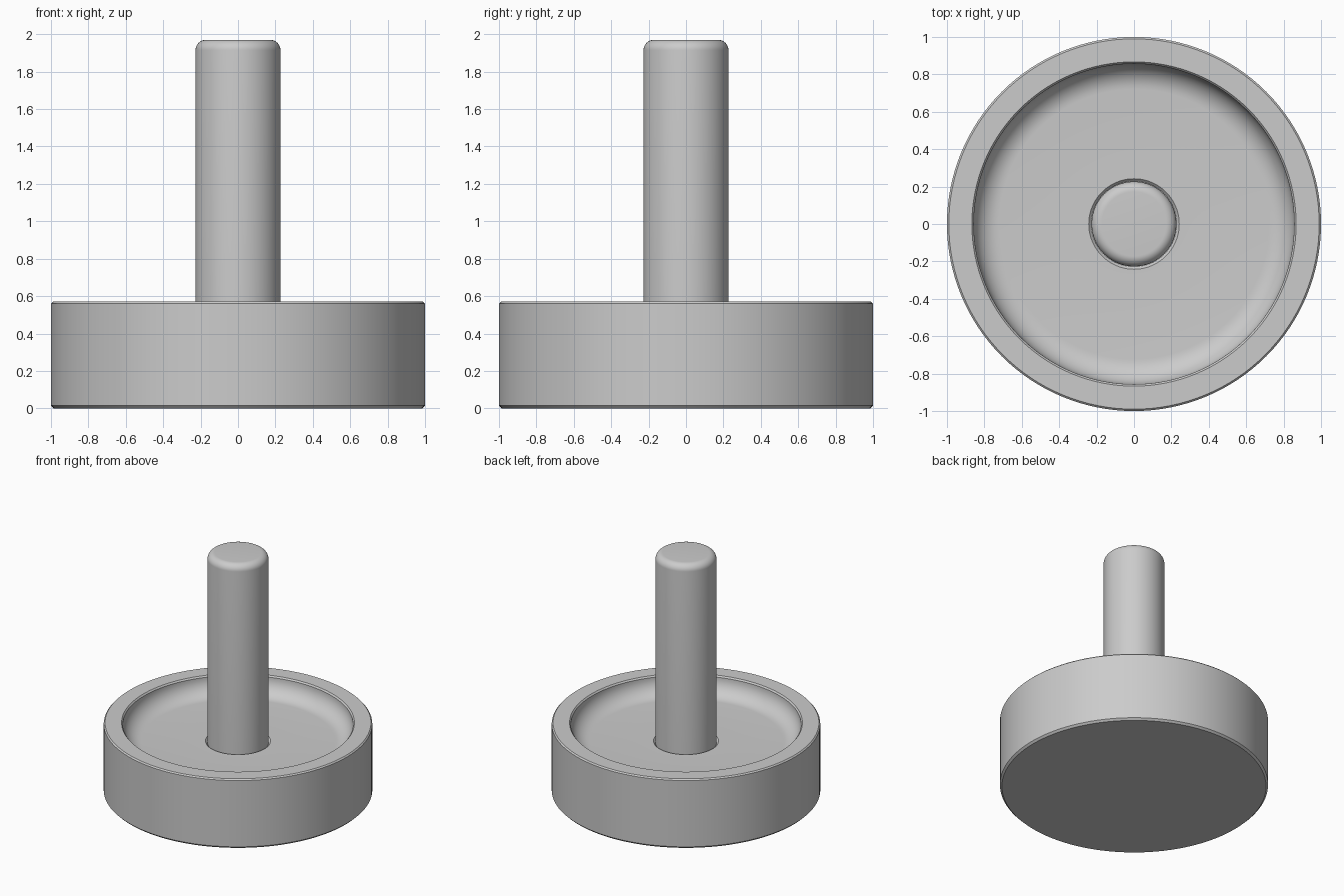
import bpy
import bmesh
from math import cos, sin, pi, radians

SEGMENTS = 128

cube = bpy.data.objects.get("Cube")
if cube:
    bpy.data.objects.remove(cube, do_unlink=True)

grey = bpy.data.materials.new("plain grey")
grey.use_nodes = True
grey.diffuse_color = (0.6, 0.6, 0.6, 1)
grey.node_tree.nodes["Principled BSDF"].inputs["Base Color"].default_value = (0.6, 0.6, 0.6, 1)


def arc(cx, cz, radius, start, end, steps=10):
    """Points (r, z) along a circular fillet, angles in degrees."""
    angles = [radians(start + (end - start) * i / steps) for i in range(steps + 1)]
    return [(cx + radius * cos(a), cz + radius * sin(a)) for a in angles]


def lathe(name, profile):
    """Turn an (r, z) profile, which starts and ends on the axis, around z."""
    bm = bmesh.new()
    verts = [bm.verts.new((r, 0, z)) for r, z in profile]
    edges = [bm.edges.new(pair) for pair in zip(verts, verts[1:])]
    bmesh.ops.spin(bm, geom=verts + edges, cent=(0, 0, 0), axis=(0, 0, 1),
                   angle=2 * pi, steps=SEGMENTS, use_merge=True)
    bmesh.ops.remove_doubles(bm, verts=bm.verts, dist=0.0001)
    bmesh.ops.recalc_face_normals(bm, faces=bm.faces)
    mesh = bpy.data.meshes.new(name)
    bm.to_mesh(mesh)
    bm.free()
    mesh.materials.append(grey)
    obj = bpy.data.objects.new(name, mesh)
    bpy.context.collection.objects.link(obj)
    bpy.ops.object.select_all(action='DESELECT')
    obj.select_set(True)
    bpy.context.view_layer.objects.active = obj
    bpy.ops.object.shade_smooth_by_angle(angle=radians(25))
    return obj


# Round base: chamfered rim, dished top with a fillet, countersunk socket
lathe("base", [(0, 0), (0.985, 0), (1, 0.015), (1, 0.56), (0.99, 0.57),
               (0.867, 0.57), (0.857, 0.558)]
      + arc(0.722, 0.555, 0.135, 0, -90)
      + [(0.242, 0.42), (0.228, 0.405), (0.228, 0.2), (0, 0.2)])

# Upright pin with a rounded top edge, seated in the socket
lathe("pin", [(0, 0.2), (0.227, 0.2)]
      + arc(0.172, 1.915, 0.055, 0, 90)
      + [(0, 1.97)])
